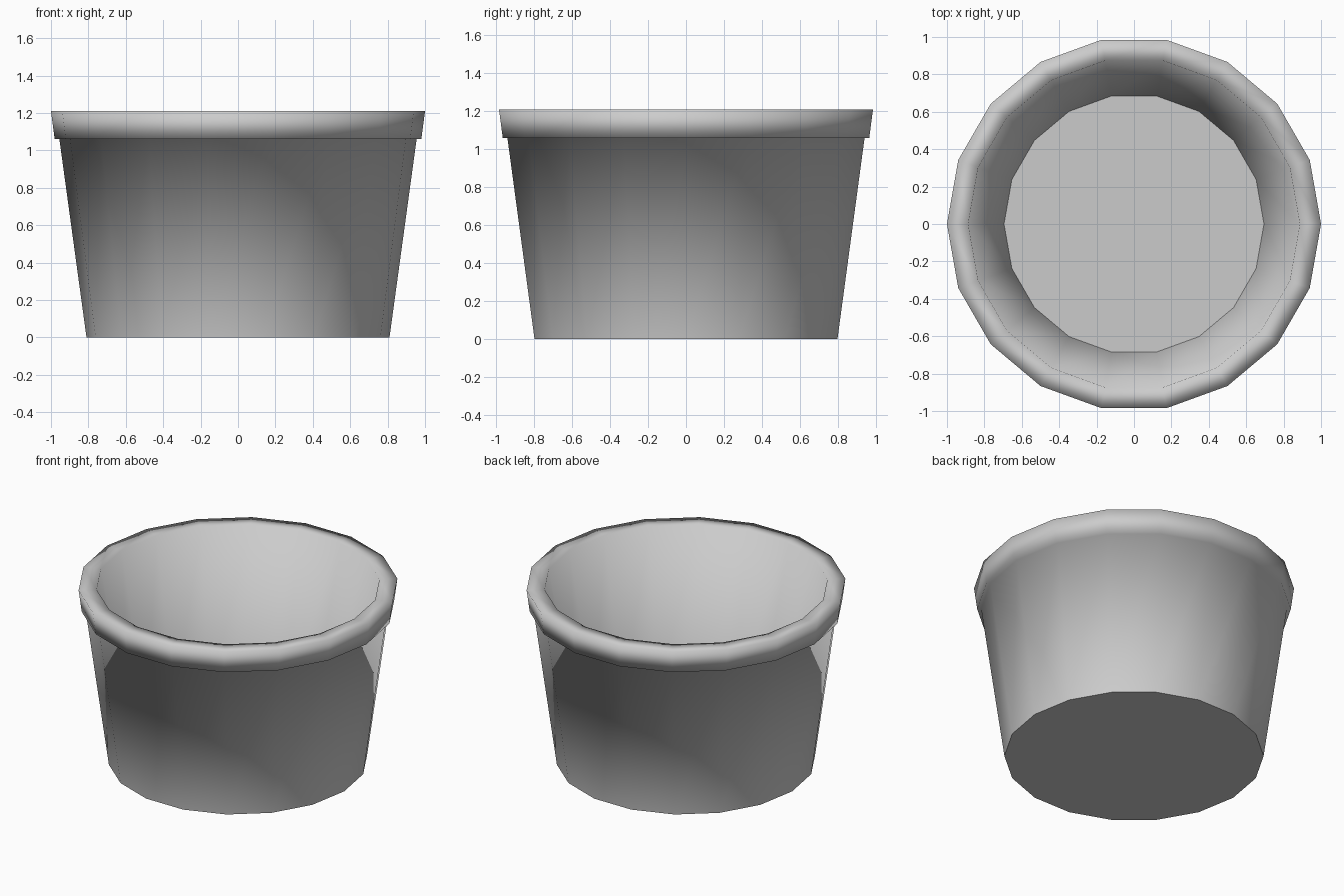
import bpy, bmesh
from math import cos, sin, tau

if "Cube" in bpy.data.objects:
    bpy.data.objects.remove(bpy.data.objects["Cube"])

SIDES = 18
# Pot profile (radius, height): outer base, wall, lip, rim, inner wall, floor
PROFILE = [(0.81, 0.0), (0.955, 1.06), (0.98, 1.06), (1.0, 1.21),
           (0.887, 1.21), (0.695, 0.11)]

bm = bmesh.new()


def ring(radius, z):
    return [bm.verts.new((radius * cos(tau * i / SIDES),
                          radius * sin(tau * i / SIDES), z)) for i in range(SIDES)]


# Walls and lip
rings = [ring(r, z) for r, z in PROFILE]
for low, high in zip(rings, rings[1:]):
    for i in range(SIDES):
        j = (i + 1) % SIDES
        bm.faces.new((low[i], low[j], high[j], high[i]))

# Underside and inner floor, with crisp borders
caps = [bm.faces.new(rings[0][::-1]), bm.faces.new(rings[-1])]
for face in bm.faces:
    face.smooth = True
for cap in caps:
    cap.smooth = False
    for edge in cap.edges:
        edge.smooth = False

mesh = bpy.data.meshes.new("flower_pot")
bm.to_mesh(mesh)
bm.free()
pot = bpy.data.objects.new("flower_pot", mesh)
bpy.context.collection.objects.link(pot)
